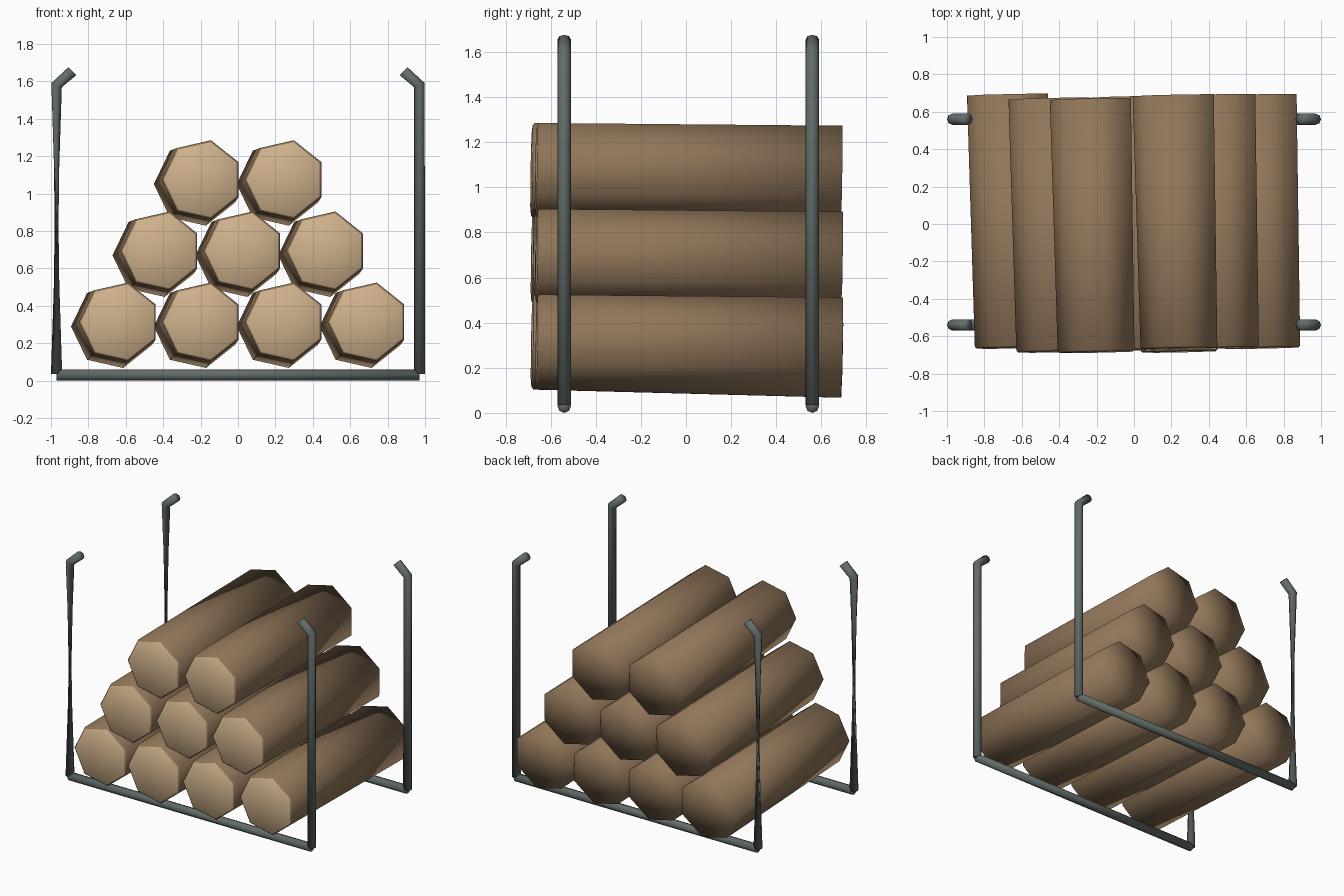
import bpy, bmesh
from math import sin, cos, pi
from mathutils import Vector

cube = bpy.data.objects.get("Cube")
if cube:
    bpy.data.objects.remove(cube, do_unlink=True)


def material(name, rgb):
    m = bpy.data.materials.new(name)
    m.use_nodes = True
    m.diffuse_color = (*rgb, 1)
    m.node_tree.nodes["Principled BSDF"].inputs["Base Color"].default_value = (*rgb, 1)
    return m


BARK = material("brown bark", (0.28, 0.18, 0.10))
CUT = material("pale cut wood", (0.62, 0.44, 0.26))
METAL = material("grey metal", (0.12, 0.15, 0.14))


def loft(name, rings, mats, front_cap=0):
    """Skin a list of rings, close both ends with a fan, shade smooth."""
    bm = bmesh.new()
    loops = [[bm.verts.new(p) for p in ring] for ring in rings]
    n = len(loops[0])
    for a, b in zip(loops, loops[1:]):
        for i in range(n):
            j = (i + 1) % n
            bm.faces.new((a[i], a[j], b[j]))
            bm.faces.new((a[i], b[j], b[i]))
    for loop, index in ((loops[0], front_cap), (loops[-1], 0)):
        centre = bm.verts.new(sum((v.co for v in loop), Vector()) / n)
        for i in range(n):
            f = bm.faces.new((loop[i], loop[(i + 1) % n], centre))
            f.material_index = index
    bmesh.ops.recalc_face_normals(bm, faces=bm.faces)
    for f in bm.faces:
        f.smooth = True
    me = bpy.data.meshes.new(name)
    bm.to_mesh(me)
    bm.free()
    for m in mats:
        me.materials.append(m)
    ob = bpy.data.objects.new(name, me)
    bpy.context.collection.objects.link(ob)


# Logs: seven-sided, slightly tilted, wider at the back, pale cut at the front
LEAN = Vector((-0.03, 1.353, -0.024))


def log_ring(centre, r):
    ring = []
    for k in range(7):
        a = pi / 7 + k * 2 * pi / 7
        x, z = r * cos(a), r * sin(a)
        y = -(LEAN.x * x + LEAN.z * z) / LEAN.y
        ring.append(centre + Vector((x, y, z)))
    return ring


ROWS = [
    ("bottom", -0.635, 0.314, (0.011, -0.01, -0.01, 0.01)),
    ("middle", -0.413, 0.694, (-0.01, 0, 0.01)),
    ("top", -0.192, 1.075, (-0.012, 0.008)),
]
for row, x0, z, shifts in ROWS:
    for i, dy in enumerate(shifts):
        front = Vector((x0 + i * 0.443, -0.673 + dy, z))
        rings = [log_ring(front, 0.205),
                 log_ring(front + LEAN * 0.007, 0.216),
                 log_ring(front + LEAN, 0.228)]
        loft(f"{row}_log_{i + 1}", rings, [BARK, CUT], front_cap=1)


# Rack: round bars lying in the xz plane
def bar_ring(centre, direction, turn=0.0, r=0.03, sides=8):
    side = Vector((direction[1], 0, -direction[0])).normalized()
    depth = Vector((0, 1, 0))
    return [Vector(centre) + r * (side * cos(a) + depth * sin(a))
            for a in (turn + k * 2 * pi / sides for k in range(sides))]


for end, y in (("front", -0.54), ("back", 0.56)):
    loft(f"{end}_floor_bar",
         [bar_ring((s * 0.97, y, 0.03), (1, 0)) for s in (-1, 1)], [METAL])
    for side, s in (("left", 1), ("right", -1)):
        # The right posts are twisted half a turn, which pinches their middle
        twist = pi if s < 0 else 0
        loft(f"{end}_{side}_post", [
            bar_ring((s * 0.97, y, 0.035), (0, 1), twist),
            bar_ring((s * 0.97, y, 1.58), (-s * 0.4, 1)),
            bar_ring((s * 0.885, y, 1.655), (-s, 1)),
        ], [METAL])
